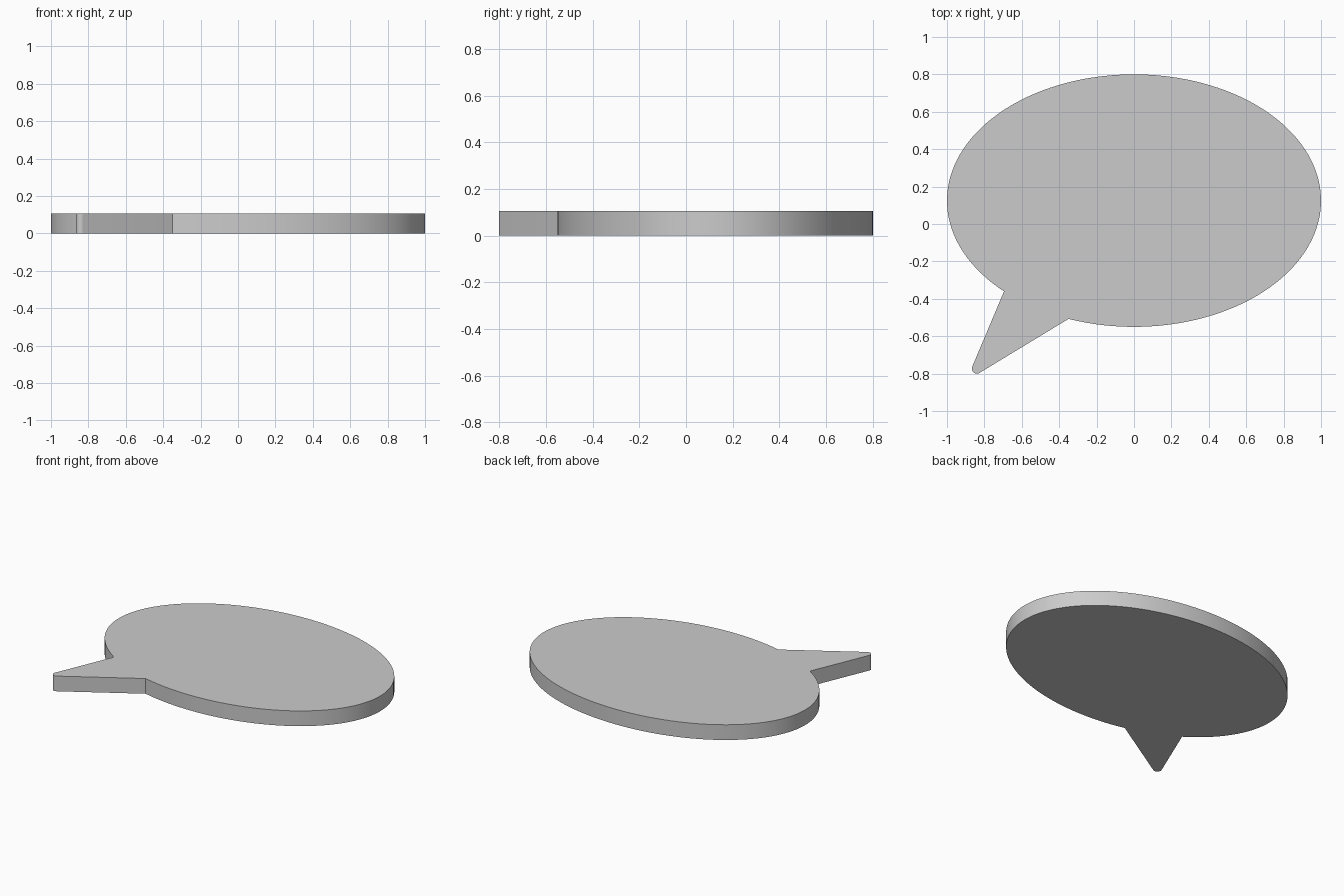
import bpy, bmesh
from math import cos, sin, acos, pi, radians

if "Cube" in bpy.data.objects:
    bpy.data.objects.remove(bpy.data.objects["Cube"])

HEIGHT = 0.105


def arc(cx, cy, rx, ry, start, end, steps):
    """Points on an elliptical arc, counter-clockwise."""
    angles = [start + (end - start) * i / steps for i in range(steps + 1)]
    return [(cx + rx * cos(a), cy + ry * sin(a)) for a in angles]


# Oval balloon, open where the tail joins between x = -0.35 and x = -0.695
balloon = arc(0, 0.125, 1.0, 0.675, -acos(-0.35), 2 * pi - acos(-0.695), 120)

# Small rounded tip of the tail
tip = arc(-0.84, -0.773, 0.027, 0.027, radians(157), radians(301), 12)

# Extrude the outline into a flat plate
bm = bmesh.new()
base = bm.faces.new([bm.verts.new((x, y, 0)) for x, y in balloon + tip])
result = bmesh.ops.extrude_face_region(bm, geom=[base], use_keep_orig=True)
top = [v for v in result["geom"] if isinstance(v, bmesh.types.BMVert)]
bmesh.ops.translate(bm, verts=top, vec=(0, 0, HEIGHT))
bmesh.ops.recalc_face_normals(bm, faces=bm.faces)
mesh = bpy.data.meshes.new("speech_bubble")
bm.to_mesh(mesh)
bm.free()

bubble = bpy.data.objects.new("speech_bubble", mesh)
bpy.context.collection.objects.link(bubble)

# Smooth rim with crisp edges
bpy.context.view_layer.objects.active = bubble
bubble.select_set(True)
bpy.ops.object.shade_smooth_by_angle(angle=radians(30))
